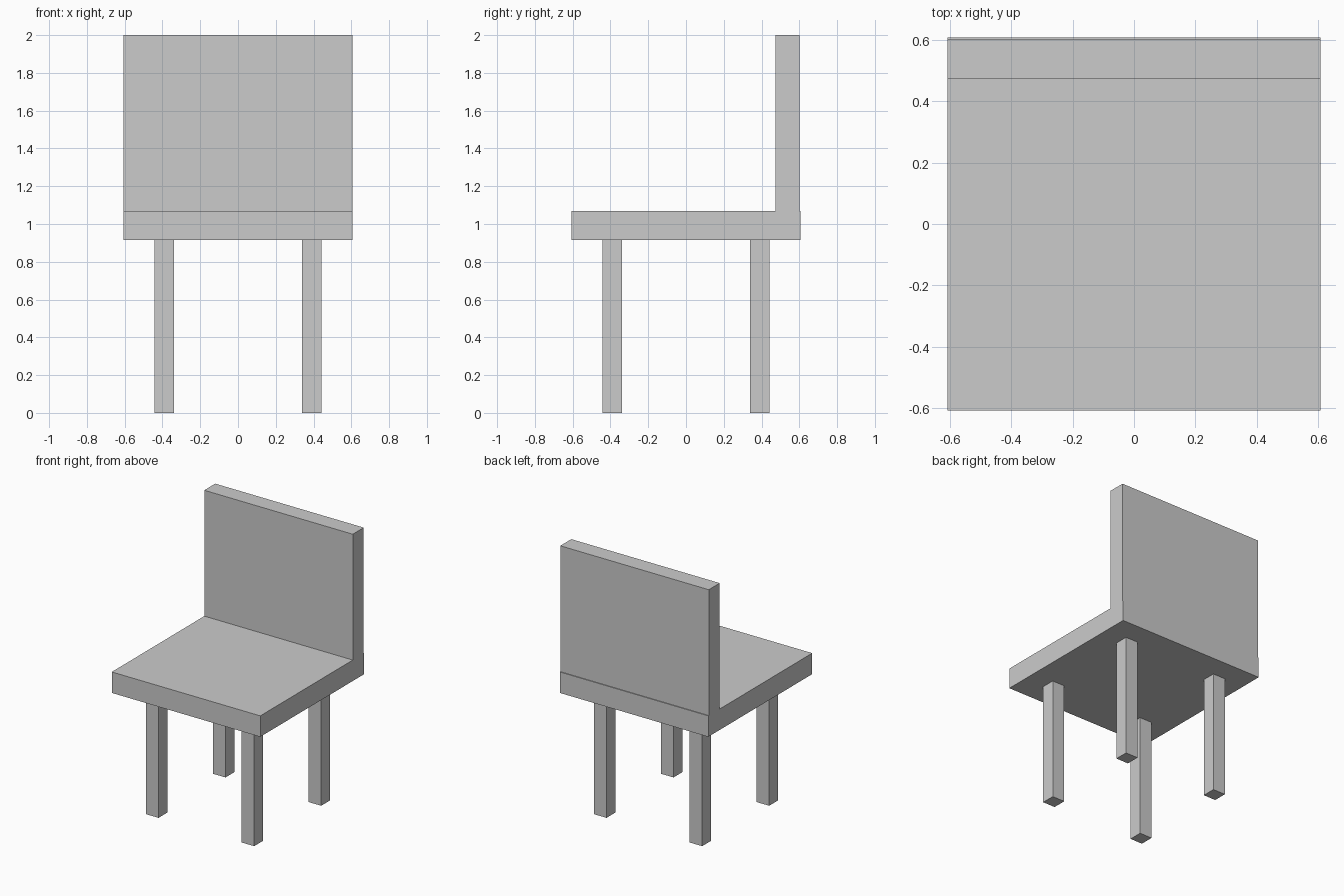
import bpy

if "Cube" in bpy.data.objects:
    bpy.data.objects.remove(bpy.data.objects["Cube"])


def box(name, lo, hi):
    """Axis-aligned box between two corners."""
    centre = [(a + b) / 2 for a, b in zip(lo, hi)]
    bpy.ops.mesh.primitive_cube_add(size=1, location=centre)
    obj = bpy.context.object
    obj.name = name
    obj.scale = [b - a for a, b in zip(lo, hi)]
    bpy.ops.object.transform_apply(location=False, rotation=False, scale=True)
    return obj


HALF = 0.607
SEAT_BOTTOM, SEAT_TOP = 0.915, 1.07

# Seat slab and upright backrest, set in a hair from the seat's rear edge
box("seat", (-HALF, -HALF, SEAT_BOTTOM), (HALF, HALF, SEAT_TOP))
box("backrest", (-HALF, 0.473, SEAT_TOP), (HALF, 0.601, 2.0))

# Four square legs
LEG_POS, LEG_HALF = 0.391, 0.051
for depth, y in (("front", -LEG_POS), ("back", LEG_POS)):
    for side, x in (("left", -LEG_POS), ("right", LEG_POS)):
        box(f"{depth}_{side}_leg",
            (x - LEG_HALF, y - LEG_HALF, 0),
            (x + LEG_HALF, y + LEG_HALF, SEAT_BOTTOM))
